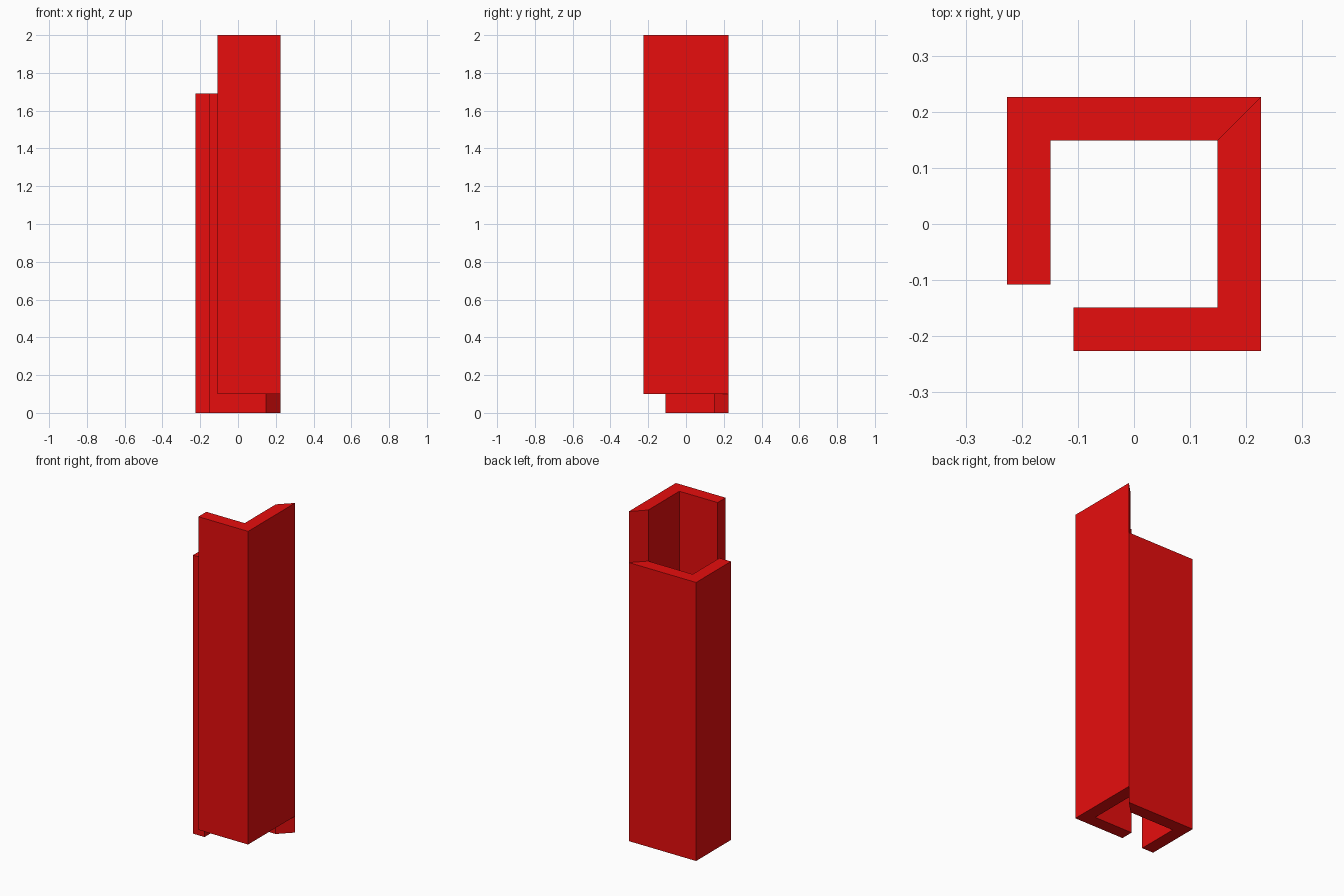
import bpy
import bmesh

if "Cube" in bpy.data.objects:
    bpy.data.objects.remove(bpy.data.objects["Cube"])

OUT, INN, END = 0.226, 0.149, -0.108   # outer half width, inner half width, lip end

red = bpy.data.materials.new("red")
red.diffuse_color = (0.8, 0.004, 0.004, 1)
red.use_nodes = True
red.node_tree.nodes["Principled BSDF"].inputs["Base Color"].default_value = red.diffuse_color


def extrude_profile(name, points, z0, z1):
    """Flat-faced prism from a closed plan profile."""
    bm = bmesh.new()
    face = bm.faces.new([bm.verts.new((x, y, z0)) for x, y in points])
    ext = bmesh.ops.extrude_face_region(bm, geom=[face])
    top = [g for g in ext["geom"] if isinstance(g, bmesh.types.BMVert)]
    bmesh.ops.translate(bm, verts=top, vec=(0, 0, z1 - z0))
    bmesh.ops.recalc_face_normals(bm, faces=bm.faces)
    mesh = bpy.data.meshes.new(name)
    bm.to_mesh(mesh)
    bm.free()
    mesh.materials.append(red)
    obj = bpy.data.objects.new(name, mesh)
    bpy.context.collection.objects.link(obj)
    return obj


# L-shaped angle: back wall with a mitred right end, left wall with a square end
angle = [(OUT, OUT), (-OUT, OUT), (-OUT, END), (-INN, END), (-INN, INN), (INN, INN)]

# Lower angle wraps the back and left sides
extrude_profile("back_left_angle", angle, 0.0, 1.69)

# Raised angle is the same profile mirrored across the mitre diagonal
extrude_profile("front_right_angle", [(y, x) for x, y in angle], 0.1, 2.0)
